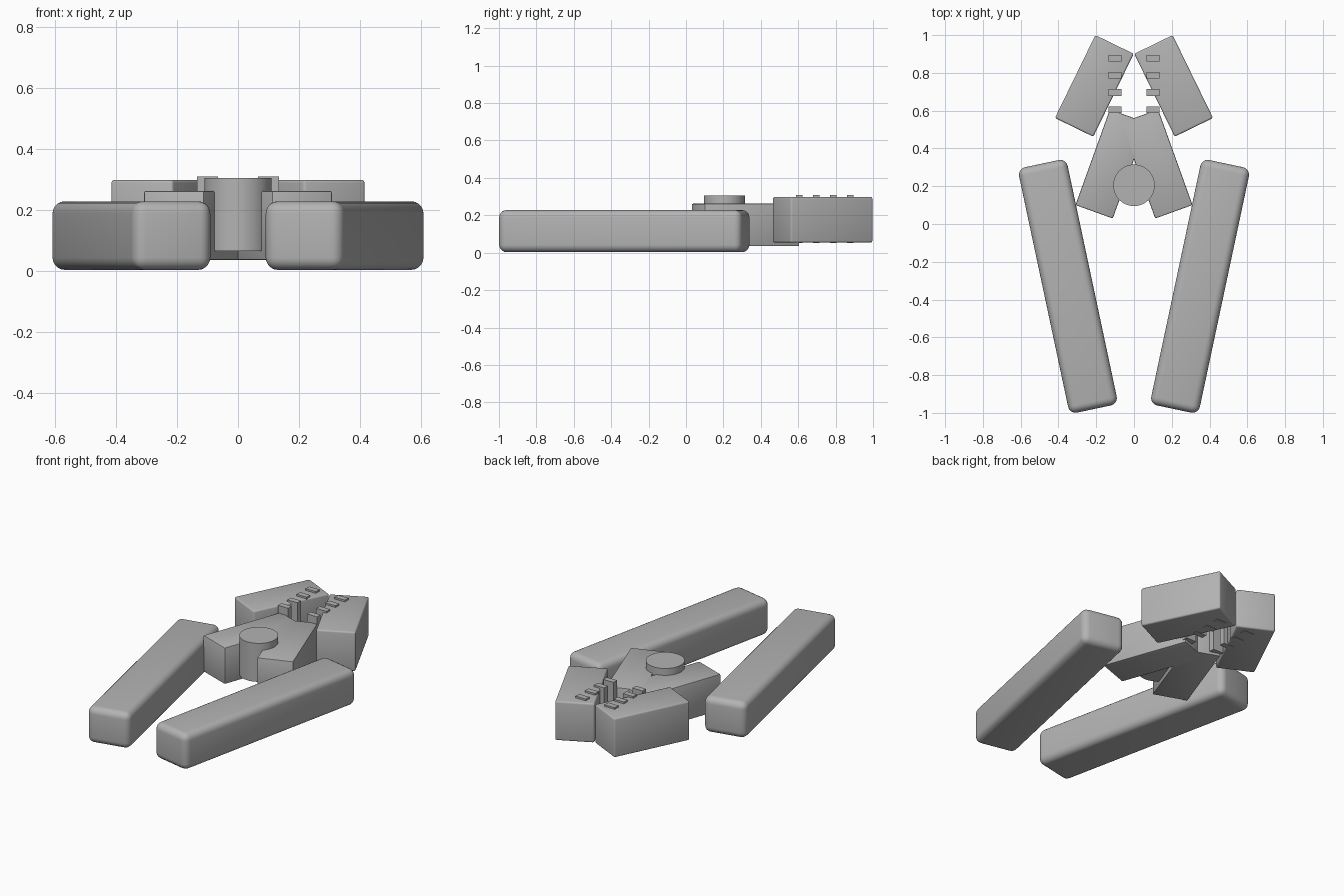
import bpy
import math

cube = bpy.data.objects.get("Cube")
if cube:
    bpy.data.objects.remove(cube, do_unlink=True)

steel = bpy.data.materials.new("plain grey")
steel.use_nodes = True
GREY = (0.45, 0.45, 0.45, 1)
steel.diffuse_color = GREY
steel.node_tree.nodes["Principled BSDF"].inputs["Base Color"].default_value = GREY


def finish(obj, name, bevel=0, segments=1):
    """Name, colour, round and smooth a part."""
    obj.name = name
    obj.data.materials.append(steel)
    if bevel:
        mod = obj.modifiers.new("Rounding", 'BEVEL')
        mod.width = bevel
        mod.segments = segments
        bpy.ops.object.modifier_apply(modifier=mod.name)
    bpy.ops.object.shade_smooth_by_angle(angle=math.radians(30))


def block(name, side, centre, size, bottom, turn=0, bevel=0, segments=1):
    """Box mirrored to one side, turned about the vertical."""
    width, length, height = size
    bpy.ops.mesh.primitive_cube_add(
        size=1, location=(side * centre[0], centre[1], bottom + height / 2),
        rotation=(0, 0, math.radians(side * turn)))
    obj = bpy.context.object
    obj.scale = (width, length, height)
    bpy.ops.object.transform_apply(location=False, rotation=False, scale=True)
    finish(obj, name, bevel, segments)


for label, side in (("left", 1), ("right", -1)):
    # Rounded grip
    block(label + "_handle", side, (0.35, -0.33), (0.263, 1.328, 0.225),
          0.003, -12, 0.04, 5)
    # Crossed arm around the pivot
    block(label + "_arm", side, (0.12, 0.318), (0.21, 0.538, 0.227),
          0.035, 19.8, 0.006, 2)
    # Jaw
    block(label + "_jaw", side, (0.21, 0.731), (0.226, 0.488, 0.244),
          0.054, 26, 0.01, 3)
    # Teeth along the inner jaw edge
    for i in range(4):
        block(f"{label}_tooth_{i + 1}", side, (0.1, 0.605 + 0.091 * i),
              (0.07, 0.035, 0.257), 0.052)

# Pivot pin
bpy.ops.mesh.primitive_cylinder_add(vertices=48, radius=0.11, depth=0.24,
                                    location=(0, 0.205, 0.185))
finish(bpy.context.object, "pivot_pin")
